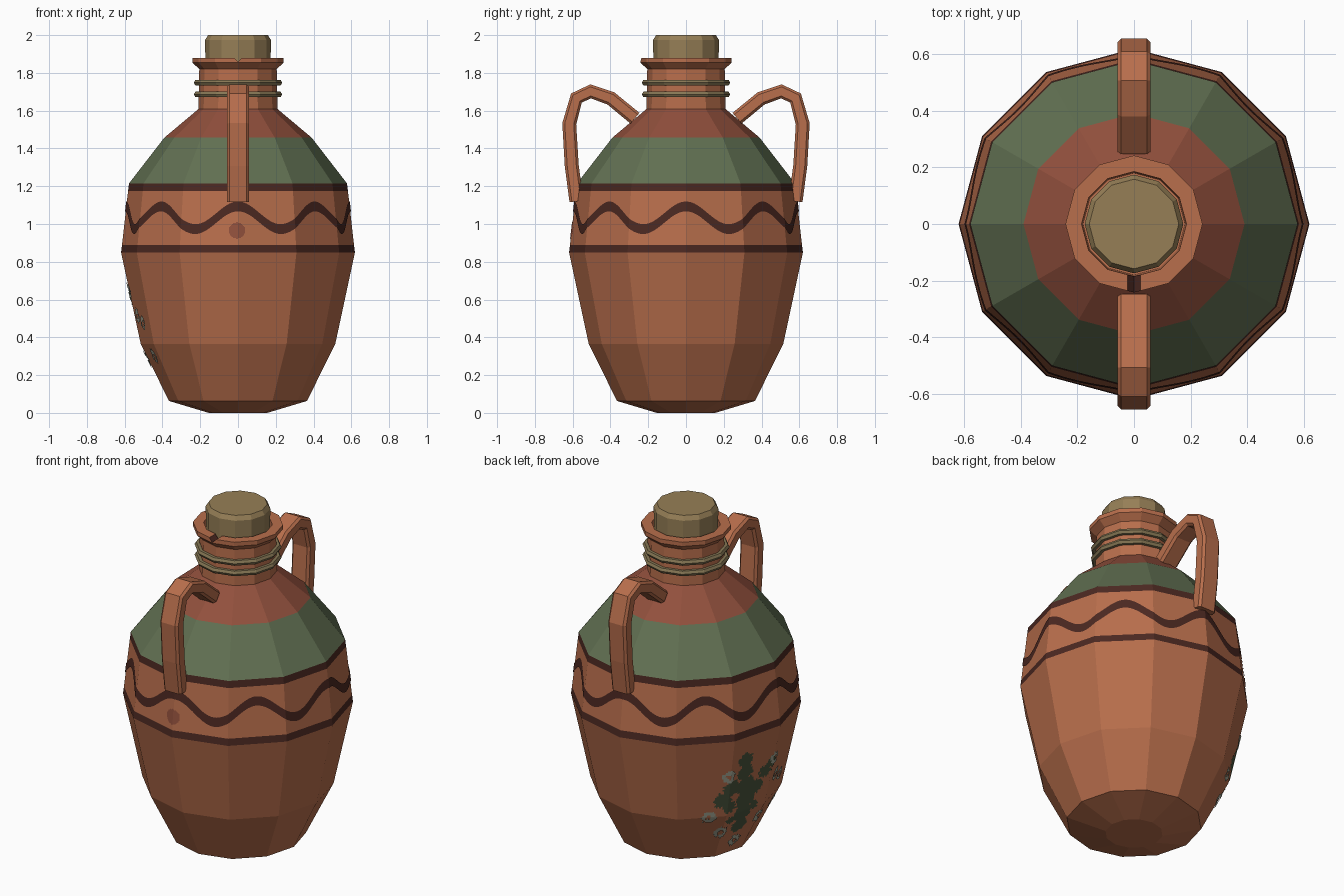
import bpy, bmesh, math, random
from mathutils import Vector

random.seed(4)
if "Cube" in bpy.data.objects:
    bpy.data.objects.remove(bpy.data.objects["Cube"])

SIDES = 12


def material(name, rgb):
    m = bpy.data.materials.new(name)
    m.use_nodes = True
    m.diffuse_color = (*rgb, 1)
    m.node_tree.nodes["Principled BSDF"].inputs["Base Color"].default_value = (*rgb, 1)
    return m


terracotta = material("terracotta", (0.48, 0.156, 0.072))
red_clay = material("red clay", (0.285, 0.08, 0.046))
green_glaze = material("green glaze", (0.12, 0.162, 0.084))
dark_brown = material("dark brown", (0.07, 0.021, 0.015))
cork_tan = material("cork tan", (0.305, 0.212, 0.094))
rope_olive = material("rope olive", (0.24, 0.185, 0.09))
moss = material("moss green", (0.065, 0.089, 0.046))
lichen_grey = material("lichen grey", (0.37, 0.385, 0.3))


def finish(name, bm, mats, recalc=True):
    if recalc:
        bmesh.ops.recalc_face_normals(bm, faces=bm.faces)
    me = bpy.data.meshes.new(name)
    bm.to_mesh(me)
    bm.free()
    for m in mats:
        me.materials.append(m)
    ob = bpy.data.objects.new(name, me)
    bpy.context.collection.objects.link(ob)
    return ob


def bridge(bm, rings, closed=False):
    """Join successive rings of vertices, capping the ends if open."""
    n = len(rings[0])
    pairs = list(zip(rings, rings[1:]))
    if closed:
        pairs.append((rings[-1], rings[0]))
    for a, b in pairs:
        for i in range(n):
            j = (i + 1) % n
            bm.faces.new((a[i], a[j], b[j], b[i]))
    if not closed:
        bm.faces.new(rings[0])
        bm.faces.new(rings[-1])


def lathe(name, profile, mats, rule=None, closed=False):
    bm = bmesh.new()
    rings = []
    for r, z in profile:
        angles = [math.tau * i / SIDES for i in range(SIDES)]
        rings.append([bm.verts.new((r * math.cos(a), r * math.sin(a), z)) for a in angles])
    bridge(bm, rings, closed)
    if rule:
        for f in bm.faces:
            f.material_index = rule(f.calc_center_median().z)
    return finish(name, bm, mats)


# Jar body with neck, lip and hollow mouth
BODY = [(0.155, 0), (0.365, 0.063), (0.515, 0.365), (0.619, 0.85), (0.614, 0.89),
        (0.582, 1.175), (0.577, 1.215), (0.39, 1.457), (0.21, 1.608)]
NECK = [(0.205, 1.82), (0.242, 1.855), (0.242, 1.88), (0.185, 1.88), (0.18, 1.75)]


def body_colour(z):
    if 0.85 < z < 0.89 or 1.175 < z < 1.215:
        return 1
    if 1.215 < z < 1.457:
        return 2
    if 1.457 < z < 1.608:
        return 3
    return 0


body = lathe("jar_body", BODY + NECK, [terracotta, dark_brown, green_glaze, red_clay], body_colour)

# Chip cut out of the lip
bpy.ops.mesh.primitive_cube_add(size=0.04, location=(0, -0.215, 1.886), rotation=(0, math.pi / 4, 0))
chip = bpy.context.object
chip.name = "chip_cutter"
chip.scale.y = 2.2
chip.hide_render = True
chip.data.materials.append(dark_brown)
cut = body.modifiers.new("chip", "BOOLEAN")
cut.operation = "DIFFERENCE"
cut.solver = "EXACT"
cut.material_mode = "TRANSFER"
cut.object = chip
bpy.context.view_layer.objects.active = body
bpy.ops.object.modifier_apply(modifier=cut.name)
bpy.data.objects.remove(chip)

# Stopper
lathe("cork", [(0.172, 1.76), (0.174, 1.975), (0.158, 2.0)], [cork_tan])

# Rope turns around the neck
for k, z in enumerate((1.686, 1.748)):
    turn = [(0.217 + 0.017 * math.cos(math.tau * i / 6), z + 0.017 * math.sin(math.tau * i / 6))
            for i in range(6)]
    lathe(f"neck_rope_{k + 1}", turn, [rope_olive], closed=True)

# Strap handles, front and back
PATH = [(0.27, 1.56), (0.398, 1.665), (0.505, 1.702), (0.58, 1.667),
        (0.618, 1.53), (0.605, 1.31), (0.58, 1.12)]
W, T, C = 0.058, 0.037, 0.013
SECTION = [(W, T - C), (W - C, T), (C - W, T), (-W, T - C),
           (-W, C - T), (C - W, -T), (W - C, -T), (W, C - T)]


def handle(name, side):
    pts = [Vector(p) for p in PATH]
    bm = bmesh.new()
    rings = []
    for i, p in enumerate(pts):
        before = (p - pts[i - 1]).normalized() if i else Vector((0, 0))
        after = (pts[i + 1] - p).normalized() if i < len(pts) - 1 else Vector((0, 0))
        t = (before + after).normalized()
        n = Vector((-t.y, t.x))
        rings.append([bm.verts.new((x, side * (p.x + n.x * h), p.y + n.y * h)) for x, h in SECTION])
    bridge(bm, rings)
    finish(name, bm, [terracotta])


handle("front_handle", -1)
handle("back_handle", 1)


# Thin painted plates that follow the faceted wall
def wall(deg, z, lift=0.004):
    for (r0, z0), (r1, z1) in zip(BODY, BODY[1:]):
        if z <= z1:
            break
    r = r0 + (r1 - r0) * (z - z0) / (z1 - z0) + lift
    half = math.pi / SIDES
    a = math.radians(deg)
    r *= math.cos(half) / math.cos(a % (2 * half) - half)
    return Vector((r * math.cos(a), r * math.sin(a), z))


def plate(name, mat, degs, zs, inside, lift):
    """Keep the cells of a wall grid whose centres pass the test."""
    bm = bmesh.new()
    for a0, a1 in zip(degs, degs[1:]):
        for z0, z1 in zip(zs, zs[1:]):
            if inside((a0 + a1) / 2, (z0 + z1) / 2):
                corners = ((a0, z0), (a1, z0), (a1, z1), (a0, z1))
                bm.faces.new([bm.verts.new(wall(a, z, lift)) for a, z in corners])
    bmesh.ops.remove_doubles(bm, verts=bm.verts, dist=1e-5)
    return finish(name, bm, [mat], recalc=False)


# Wavy stripe, eight waves around
bm = bmesh.new()
rows = []
for i in range(240):
    deg = i * 1.5
    mid = 1.033 + 0.06 * math.cos(math.radians(8 * deg))
    rows.append([bm.verts.new(wall(deg, mid + s * 0.026)) for s in (-1, 1)])
for a, b in zip(rows, rows[1:] + rows[:1]):
    bm.faces.new((a[0], b[0], b[1], a[1]))
finish("wavy_stripe", bm, [dark_brown], recalc=False)


def steps(start, stop, size):
    return [start + i * size for i in range(round((stop - start) / size) + 1)]


def distance(deg, z, spot):
    return math.hypot(math.radians(deg - spot[0]) * wall(deg, z).xy.length, z - spot[1])


# Stain below the front handle
plate("front_stain", red_clay, steps(264, 276, 0.5), steps(0.91, 1.02, 0.005),
      lambda a, z: distance(a, z, (269.5, 0.965)) < 0.043, 0.003)

# Moss patch: overlapping blobs of (angle, height, radius)
BLOBS = [(159, 0.7, 0.045), (160, 0.62, 0.05), (161, 0.53, 0.06), (163, 0.44, 0.065),
         (163, 0.35, 0.06), (164, 0.26, 0.05), (152, 0.54, 0.05), (147, 0.47, 0.05),
         (151, 0.42, 0.04), (170, 0.5, 0.045), (175, 0.58, 0.04), (179, 0.63, 0.035),
         (170, 0.38, 0.03), (154, 0.32, 0.025)]


def in_moss(a, z):
    edge = random.uniform(-0.007, 0.007)
    return any(distance(a, z, b) < b[2] + edge for b in BLOBS)


plate("moss_patch", moss, steps(138, 189, 1), steps(0.18, 0.76, 0.01), in_moss, 0.003)

# Lichen rings scattered round the moss
SPOTS = [(149, 0.62), (139, 0.365), (149, 0.245), (165, 0.15), (180, 0.285),
         (181, 0.645), (188, 0.515), (197, 0.475), (201, 0.3)]


def in_lichen(a, z):
    edge = random.uniform(-0.006, 0.006)
    return any(0.014 < distance(a, z, s) + edge < 0.038 for s in SPOTS)


plate("lichen_spots", lichen_grey, steps(132, 210, 1), steps(0.1, 0.7, 0.01), in_lichen, 0.006)
